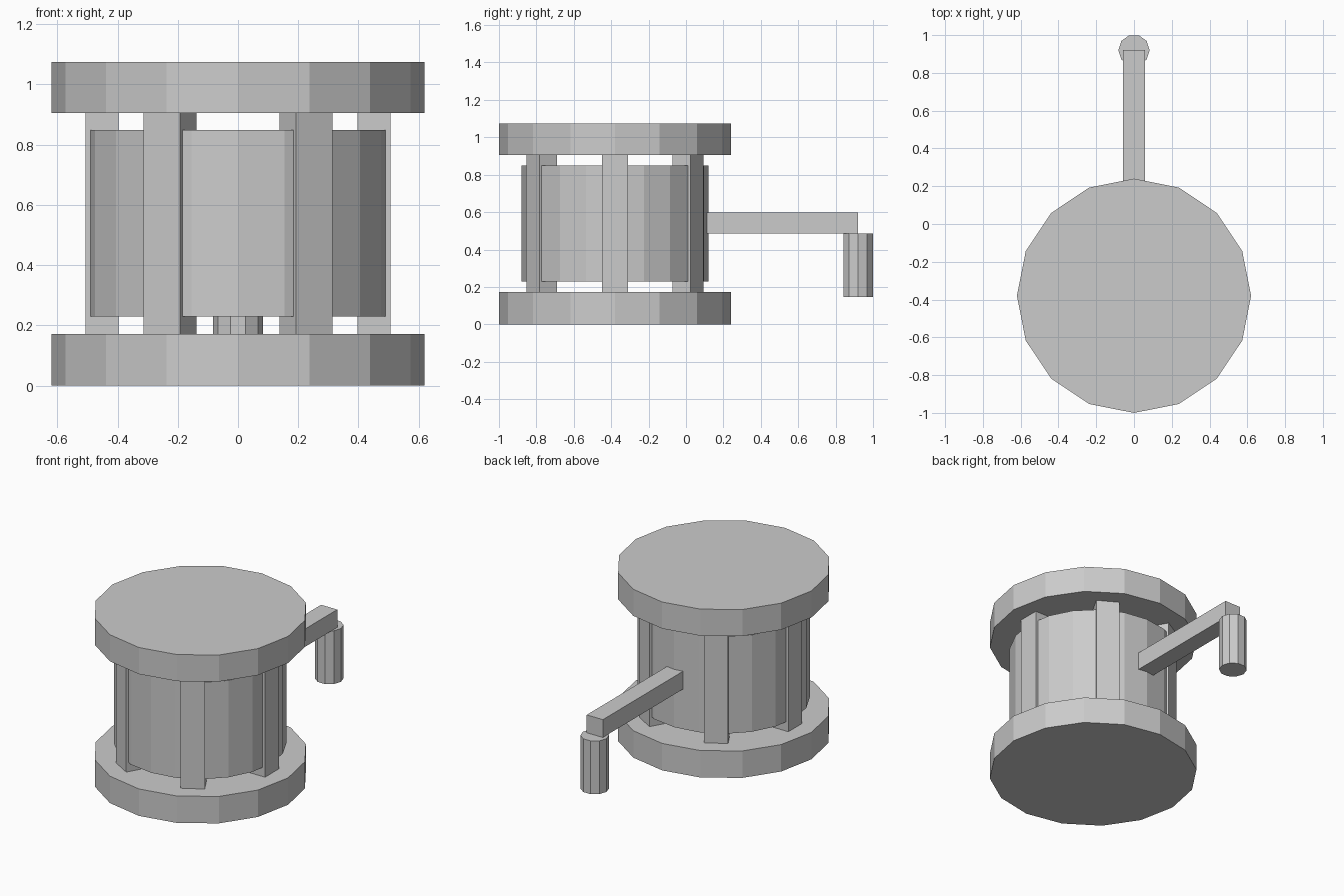
import bpy, bmesh, math
from mathutils import Matrix, Vector

if "Cube" in bpy.data.objects:
    bpy.data.objects.remove(bpy.data.objects["Cube"])

grey = bpy.data.materials.new("light_grey")
grey.diffuse_color = (0.6, 0.6, 0.6, 1)
grey.use_nodes = True
grey.node_tree.nodes["Principled BSDF"].inputs["Base Color"].default_value = grey.diffuse_color

CY = -0.38  # y of the drum axis


def finish(name, bm):
    mesh = bpy.data.meshes.new(name)
    bm.to_mesh(mesh)
    bm.free()
    mesh.materials.append(grey)
    obj = bpy.data.objects.new(name, mesh)
    bpy.context.collection.objects.link(obj)
    return obj


def cylinder(name, sides, radius, y, z0, z1):
    bm = bmesh.new()
    bmesh.ops.create_cone(bm, cap_ends=True, segments=sides, radius1=radius,
                          radius2=radius, depth=z1 - z0)
    # put a corner exactly on the +x axis
    v = bm.verts[:][0].co
    turn = Matrix.Rotation(-math.atan2(v.y, v.x), 4, 'Z')
    bmesh.ops.transform(bm, verts=bm.verts,
                        matrix=Matrix.Translation((0, y, (z0 + z1) / 2)) @ turn)
    return finish(name, bm)


def box(name, centre, size, angle=0.0):
    bm = bmesh.new()
    bmesh.ops.create_cube(bm, size=1)
    mat = (Matrix.Translation(Vector(centre)) @ Matrix.Rotation(angle, 4, 'Z')
           @ Matrix.Diagonal((*size, 1)))
    bmesh.ops.transform(bm, verts=bm.verts, matrix=mat)
    return finish(name, bm)


# End discs
cylinder("bottom_disc", 16, 0.62, CY, 0.0, 0.172)
cylinder("top_disc", 16, 0.62, CY, 0.905, 1.075)

# Inner drum
cylinder("drum", 20, 0.5, CY, 0.23, 0.848)

# Six posts around the drum
for i in range(6):
    a = i * math.pi / 3
    box(f"post_{i + 1}",
        (0.4515 * math.cos(a), CY + 0.4515 * math.sin(a), 0.5385),
        (0.109, 0.14, 0.743), a)

# Crank arm and handle
box("crank_arm", (0, 0.485, 0.542), (0.114, 0.87, 0.114))
cylinder("crank_handle", 10, 0.083, 0.92, 0.145, 0.485)
